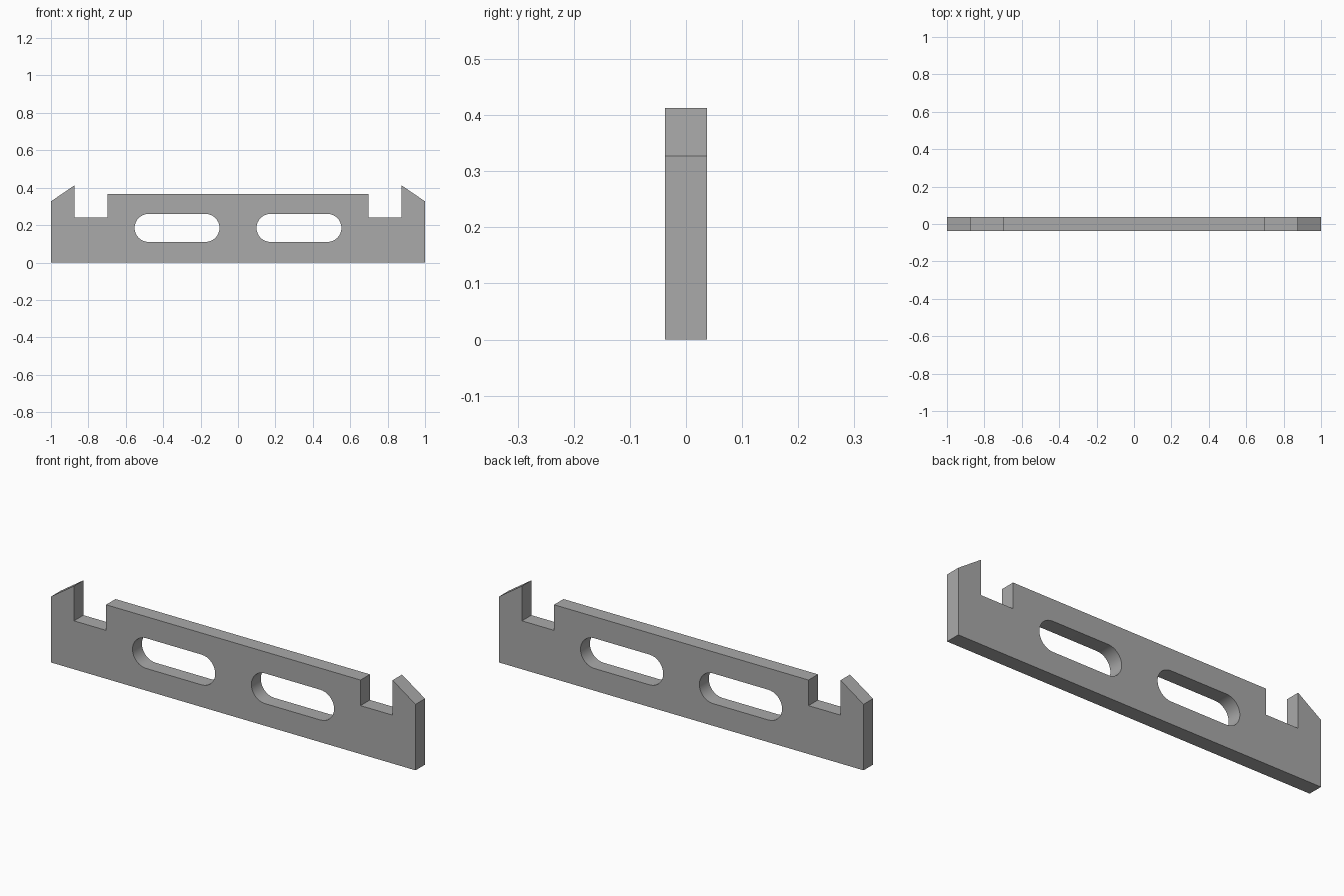
import bpy
import math

cube = bpy.data.objects.get("Cube")
if cube:
    bpy.data.objects.remove(cube, do_unlink=True)

HALF_DEPTH = 0.037
SLOT_X, SLOT_Z = 0.326, 0.185      # slot centre
SLOT_HALF, SLOT_R = 0.152, 0.075   # straight half length, end radius

# Grey plastic
grey = bpy.data.materials.new("plain_grey")
grey.use_nodes = True
colour = (0.4, 0.4, 0.4, 1)
grey.diffuse_color = colour
grey.node_tree.nodes["Principled BSDF"].inputs["Base Color"].default_value = colour

# Half outline: base corner, shoulder, hook tip, notch, top rail
half = [(1, 0), (1, 0.327), (0.874, 0.413), (0.874, 0.24),
        (0.698, 0.24), (0.698, 0.367)]
outline = half + [(-x, z) for x, z in reversed(half)]


def slot(cx, steps=16):
    """Rounded slot outline centred on cx."""
    points = []
    for side, start in ((1, -math.pi / 2), (-1, math.pi / 2)):
        for i in range(steps + 1):
            a = start + math.pi * i / steps
            points.append((cx + side * SLOT_HALF + SLOT_R * math.cos(a),
                           SLOT_Z + SLOT_R * math.sin(a)))
    return points


# Flat filled profile with two slots, extruded to the plate thickness
curve = bpy.data.curves.new("plate_profile", "CURVE")
curve.dimensions = "2D"
curve.fill_mode = "BOTH"
curve.extrude = HALF_DEPTH
for loop in (outline, slot(-SLOT_X), slot(SLOT_X)):
    spline = curve.splines.new("POLY")
    spline.points.add(len(loop) - 1)
    for point, (x, z) in zip(spline.points, loop):
        point.co = (x, z, 0, 1)
    spline.use_cyclic_u = True
curve.materials.append(grey)

plate = bpy.data.objects.new("slotted_hook_plate", curve)
bpy.context.collection.objects.link(plate)
plate.rotation_euler.x = math.pi / 2

# Convert to a clean mesh, smooth only inside the slot ends
bpy.ops.object.select_all(action="DESELECT")
plate.select_set(True)
bpy.context.view_layer.objects.active = plate
bpy.ops.object.convert(target="MESH")
bpy.ops.object.transform_apply(location=False, rotation=True, scale=False)
bpy.ops.object.mode_set(mode="EDIT")
bpy.ops.mesh.select_all(action="SELECT")
bpy.ops.mesh.remove_doubles(threshold=0.0001)
bpy.ops.mesh.normals_make_consistent(inside=False)
bpy.ops.object.mode_set(mode="OBJECT")
bpy.ops.object.shade_smooth_by_angle(angle=math.radians(25))
